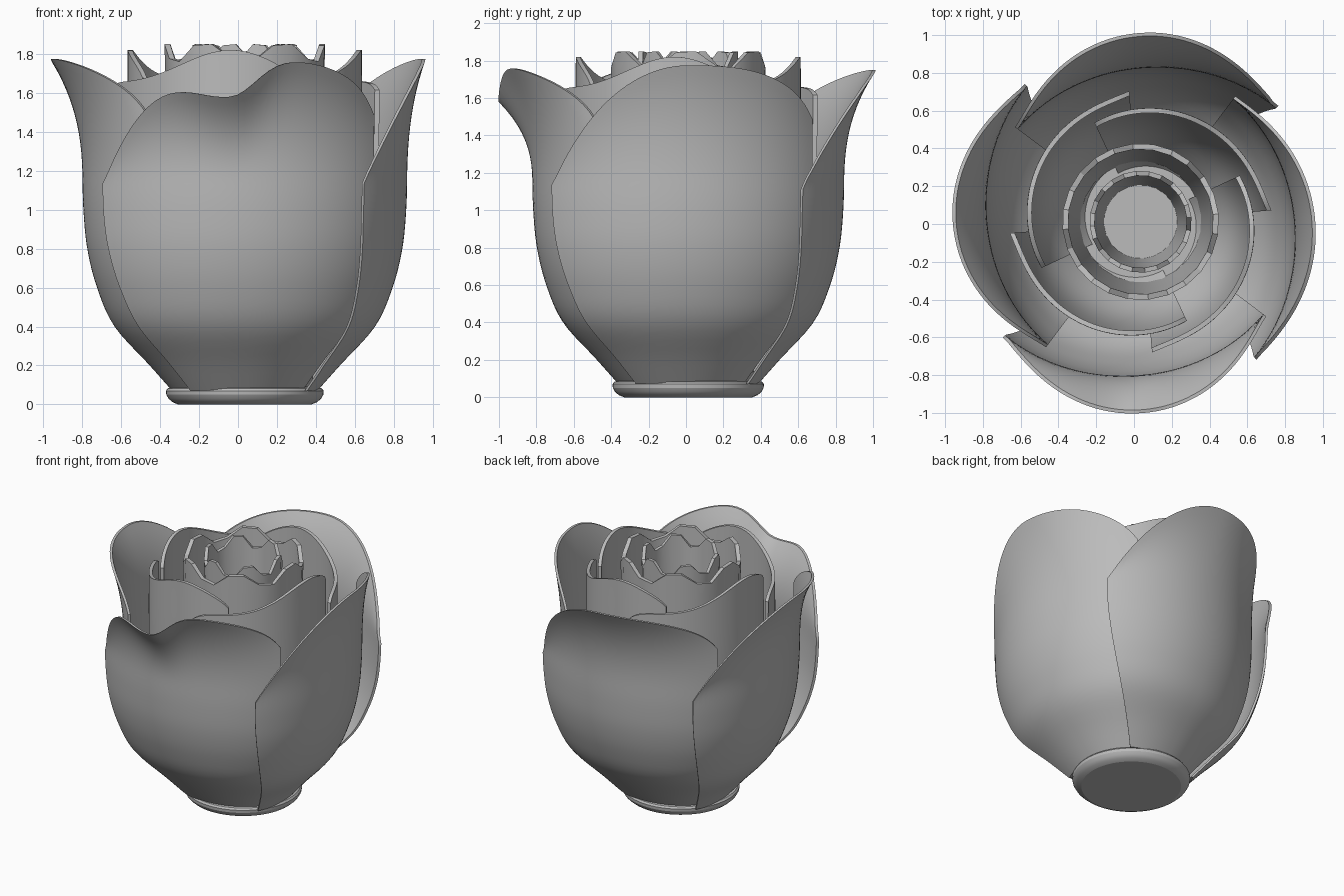
import bpy, bmesh, math

if "Cube" in bpy.data.objects:
    bpy.data.objects.remove(bpy.data.objects["Cube"])

AXIS = (0.035, 0.012)          # flower axis in plan

grey = bpy.data.materials.new("petal_grey")
grey.diffuse_color = (0.5, 0.5, 0.5, 1)
grey.use_nodes = True
grey.node_tree.nodes["Principled BSDF"].inputs["Base Color"].default_value = grey.diffuse_color


def interp(profile, z):
    """Smooth radius lookup along a (z, radius) profile."""
    n = len(profile)
    slope = lambda i: ((profile[min(i + 1, n - 1)][1] - profile[max(i - 1, 0)][1])
                       / (profile[min(i + 1, n - 1)][0] - profile[max(i - 1, 0)][0]))
    for i in range(n - 1):
        (z0, r0), (z1, r1) = profile[i], profile[i + 1]
        if z <= z1 or i == n - 2:
            d = z1 - z0
            t = min(max((z - z0) / d, 0), 1)
            return (r0 * (2*t**3 - 3*t*t + 1) + slope(i) * d * (t**3 - 2*t*t + t)
                    + r1 * (3*t*t - 2*t**3) + slope(i + 1) * d * (t**3 - t*t))


def make_object(name, bm, angle=35):
    bmesh.ops.recalc_face_normals(bm, faces=bm.faces)
    mesh = bpy.data.meshes.new(name)
    bm.to_mesh(mesh)
    bm.free()
    mesh.materials.append(grey)
    obj = bpy.data.objects.new(name, mesh)
    obj.location = (*AXIS, 0)
    bpy.context.collection.objects.link(obj)
    bpy.ops.object.select_all(action='DESELECT')
    obj.select_set(True)
    bpy.context.view_layer.objects.active = obj
    bpy.ops.object.shade_smooth_by_angle(angle=math.radians(angle))
    return obj


def petal(name, facing, spread, rim, radius, thickness, narrow=0, cols=44, rows=36):
    """Closed shell: outer and inner skins joined round the border.
    u runs -1..1 across the petal, v runs 0..1 from foot to rim."""
    bm = bmesh.new()
    skins = []
    for inset in (0, thickness):
        grid = []
        for j in range(rows + 1):
            v = j / rows
            row = []
            for i in range(cols + 1):
                u = -1 + 2 * i / cols
                z = 0.07 + v * (rim(u) - 0.07)
                half = spread[1]
                if u < 0:      # the overlapping side tapers towards the foot
                    half = spread[0] * (1 - narrow * max(0, 1 - z) ** 1.6)
                a = math.radians(facing + half * u)
                r = radius(u, z, rim(u)) - inset
                row.append(bm.verts.new((r * math.cos(a), r * math.sin(a), z)))
            grid.append(row)
        skins.append(grid)
        for j in range(rows):
            for i in range(cols):
                bm.faces.new((grid[j][i], grid[j][i+1], grid[j+1][i+1], grid[j+1][i]))

    def border(g):
        return (g[0][:-1] + [r[-1] for r in g[:-1]]
                + g[-1][:0:-1] + [r[0] for r in g[:0:-1]])
    b0, b1 = border(skins[0]), border(skins[1])
    for k in range(len(b0)):
        m = (k + 1) % len(b0)
        bm.faces.new((b0[k], b0[m], b1[m], b1[k]))
    return make_object(name, bm)


# Outer petals: overlapping, flared at the rim
OUTER = [(0.07, 0.37), (0.2, 0.485), (0.4, 0.665), (0.6, 0.755), (0.8, 0.805),
         (1.0, 0.825), (1.2, 0.83), (1.8, 0.835)]


def outer_petal(name, facing, flare, top, dip=0):
    def rim(u):
        h = top - (0.64 * u * u if u < 0 else 0.25 * u ** 2.5 + 0.04 * u ** 12)
        width = 0.32 if u < -0.08 else 0.2
        return h - dip * math.exp(-((u + 0.08) / width) ** 2)

    def radius(u, z, h):
        f = 1 - 0.075 * u + 0.09 * u * u - 0.015 * u ** 4
        t = max(0, z - 1.15) / max(h - 1.15, 0.05)
        return interp(OUTER, z) * f + flare * (1 - u * u) ** 1.5 * t ** 2.4
    petal(name, facing, (50, 53), rim, radius, 0.018, narrow=0.2)


outer_petal("outer_petal_front", -90, 0.18, 1.775, dip=0.19)
outer_petal("outer_petal_right", 0, 0.09, 1.775)
outer_petal("outer_petal_back", 90, 0.165, 1.75)
outer_petal("outer_petal_left", 180, 0.16, 1.775)

# Inner petals: upright, spiralling inwards
INNER = [(0.07, 0.3), (0.2, 0.4), (0.4, 0.52), (0.6, 0.58), (0.9, 0.615),
         (1.2, 0.625), (1.85, 0.625)]


def inner_rim(u):
    return 1.655 + 0.165 * math.exp(-((u - 0.42) / 0.58) ** 2) - 0.04 * abs(u) ** 12


def inner_radius(u, z, h):
    curl = 0.025 * max(0, -u) ** 8
    return interp(INNER, z) * (1 - 0.075 * u) + curl * z / 1.8


for n, facing in enumerate((-30, 60, 150, 240)):
    petal(f"inner_petal_{n + 1}", facing, (55, 55), inner_rim, inner_radius, 0.025)


# Heart of the flower: two faceted cups with wavy rims
def cup(name, top_r, foot_r, wall, turn, segs=24, lobes=6):
    bm = bmesh.new()
    rings = []
    for inset, levels in ((0, (0, 0.5, 1)), (wall, (1, 0.5, 0))):
        for v in levels:
            ring = []
            for i in range(segs):
                a = 2 * math.pi * i / segs
                top = min(1.85, 1.81 + 0.06 * math.cos(lobes * a + 0.6))
                r = foot_r + (top_r - foot_r) * v ** 0.8 - inset
                z = 0.09 + (0.02 if inset else 0) * (1 - v) + v * (top - 0.09)
                ring.append(bm.verts.new((r * math.cos(a + turn), r * math.sin(a + turn), z)))
            rings.append(ring)
    for lo, hi in zip(rings, rings[1:]):
        for i in range(segs):
            k = (i + 1) % segs
            bm.faces.new((lo[i], lo[k], hi[k], hi[i]))
    bm.faces.new(rings[0])
    bm.faces.new(rings[-1])
    make_object(name, bm, 20)


cup("heart_cup_outer", 0.415, 0.35, 0.03, 0.1)
cup("heart_cup_inner", 0.27, 0.22, 0.025, 0.35)

# Rounded base disc
bm = bmesh.new()
rings = []
for r, z in ((0.343, 0), (0.372, 0.012), (0.392, 0.03), (0.403, 0.05),
             (0.405, 0.07), (0.395, 0.083), (0.37, 0.088)):
    rings.append([bm.verts.new((r * math.cos(i * math.pi / 32), r * math.sin(i * math.pi / 32), z))
                  for i in range(64)])
for lo, hi in zip(rings, rings[1:]):
    for i in range(64):
        bm.faces.new((lo[i], lo[(i + 1) % 64], hi[(i + 1) % 64], hi[i]))
bm.faces.new(rings[0])
bm.faces.new(rings[-1])
make_object("base_disc", bm, 21)
